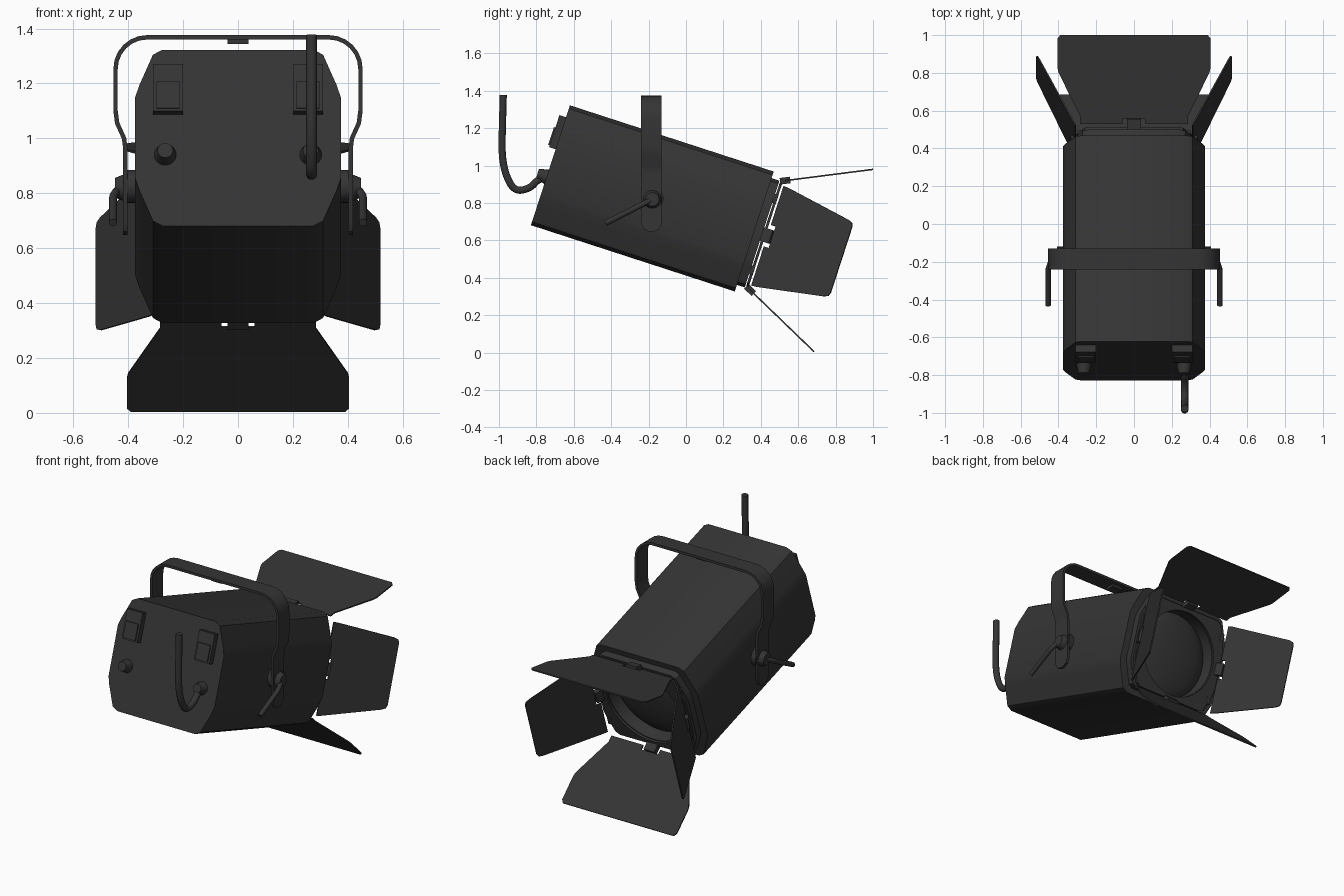
import bpy, bmesh, math
from mathutils import Matrix, Vector

if "Cube" in bpy.data.objects:
    bpy.data.objects.remove(bpy.data.objects["Cube"])

black = bpy.data.materials.new("matte black")
black.diffuse_color = (0.035, 0.035, 0.035, 1)
black.use_nodes = True
black.node_tree.nodes["Principled BSDF"].inputs["Base Color"].default_value = black.diffuse_color

# Lamp frame: x = width, y = beam axis, z = lamp up, tilted about the yoke pivot
LAMP = Matrix.Translation((0, -0.18, 0.825)) @ Matrix.Rotation(math.radians(-18), 4, 'X')
WORLD = Matrix.Identity(4)


def finish(name, bm, matrix=WORLD, angle=35):
    bmesh.ops.recalc_face_normals(bm, faces=bm.faces)
    me = bpy.data.meshes.new(name)
    bm.to_mesh(me)
    bm.free()
    me.transform(matrix)
    me.materials.append(black)
    ob = bpy.data.objects.new(name, me)
    bpy.context.collection.objects.link(ob)
    smooth(ob, angle)
    return ob


def smooth(ob, angle=35):
    bpy.ops.object.select_all(action='DESELECT')
    ob.select_set(True)
    bpy.context.view_layer.objects.active = ob
    bpy.ops.object.shade_smooth_by_angle(angle=math.radians(angle))


def prism(name, pts, matrix, depth):
    """Outline in local xy, extruded along local z."""
    bm = bmesh.new()
    f = bm.faces.new([bm.verts.new((x, y, 0)) for x, y in pts])
    ext = bmesh.ops.extrude_face_region(bm, geom=[f])
    bmesh.ops.translate(bm, vec=(0, 0, depth),
                        verts=[v for v in ext['geom'] if isinstance(v, bmesh.types.BMVert)])
    return finish(name, bm, matrix)


def box(name, centre, size, matrix=WORLD):
    bm = bmesh.new()
    bmesh.ops.create_cube(bm, size=1, matrix=Matrix.Translation(centre) @ Matrix.Diagonal((*size, 1)))
    return finish(name, bm, matrix)


def cone(name, centre, axis, r1, r2, depth, matrix=WORLD, n=24):
    bm = bmesh.new()
    rot = Vector(axis).to_track_quat('Z', 'Y').to_matrix().to_4x4()
    bmesh.ops.create_cone(bm, cap_ends=True, segments=n, radius1=r1, radius2=r2, depth=depth,
                          matrix=Matrix.Translation(centre) @ rot)
    return finish(name, bm, matrix)


def tube(name, pts, radius):
    cu = bpy.data.curves.new(name, 'CURVE')
    cu.dimensions = '3D'
    cu.bevel_depth, cu.bevel_resolution, cu.use_fill_caps = radius, 3, True
    sp = cu.splines.new('NURBS')
    sp.points.add(len(pts) - 1)
    for p, co in zip(sp.points, pts):
        p.co = (*co, 1)
    sp.use_endpoint_u, sp.order_u, sp.resolution_u = True, 3, 6
    ob = bpy.data.objects.new(name, cu)
    bpy.context.collection.objects.link(ob)
    bpy.ops.object.select_all(action='DESELECT')
    ob.select_set(True)
    bpy.context.view_layer.objects.active = ob
    bpy.ops.object.convert(target='MESH')
    ob = bpy.context.object
    ob.data.materials.clear()
    ob.data.materials.append(black)
    smooth(ob, 50)


def frame(origin, xdir, ydir):
    x, y = Vector(xdir).normalized(), Vector(ydir).normalized()
    m = Matrix((x, y, x.cross(y))).transposed().to_4x4()
    return Matrix.Translation(origin) @ m


def symmetric(half, sx=1.0, sy=1.0):
    """Mirror a quarter outline into a full one."""
    right = half + [(x, -y) for x, y in reversed(half)]
    return [(x * sx, y * sy) for x, y in right + [(-x, y) for x, y in reversed(right)]]


# Housing, front bezel and door frame share one chamfered outline
quarter = [(0.275, 0.337), (0.31, 0.318), (0.36, 0.2), (0.375, 0.153)]
axis_z = lambda a: LAMP @ frame((0, a, 0), (-1, 0, 0), (0, 0, 1))   # local z = beam
housing = prism("housing", symmetric(quarter), axis_z(-0.573), 1.146)
bezel = prism("front_bezel", symmetric(quarter, 0.88, 0.89), axis_z(0.572), 0.045)
door_frame = prism("door_frame", symmetric(quarter, 0.84, 0.86), axis_z(0.622), 0.014)

# Round lens opening, cut through the front parts
cutter = cone("lens_cutter", (0, 0.62, 0), (0, 1, 0), 0.265, 0.265, 0.2, LAMP, 48)
cutter.hide_render = True
cutter.hide_viewport = False
for ob in (housing, bezel, door_frame):
    mod = ob.modifiers.new("opening", 'BOOLEAN')
    mod.operation, mod.object, mod.solver = 'DIFFERENCE', cutter, 'EXACT'
    bpy.context.view_layer.objects.active = ob
    bpy.ops.object.modifier_apply(modifier=mod.name)
    smooth(ob)
bpy.data.objects.remove(cutter)

# Domed lens
bm = bmesh.new()
bmesh.ops.create_uvsphere(bm, u_segments=40, v_segments=16, radius=1)
bmesh.ops.delete(bm, geom=[v for v in bm.verts if v.co.z < -0.01], context='VERTS')
bmesh.ops.scale(bm, vec=(0.266, 0.266, 0.06), verts=bm.verts)
finish("lens", bm, axis_z(0.525), 60)

# Barn doors: flared top and bottom, tapered sides, each with a hinge notch
notch = [(-0.06, 0), (-0.06, 0.03), (0.06, 0.03), (0.06, 0)]


def flap(name, m, half, hinge_offset):
    pts = notch + half + [(-x, y) for x, y in reversed(half)]
    prism(name, pts, m @ Matrix.Translation((0, 0, -0.004)), 0.008)
    box(name + "_hinge", hinge_offset, (0.075, 0.055, 0.035), m)


wide = [(0.285, 0), (0.285, 0.04), (0.4, 0.275), (0.405, 0.3), (0.405, 0.455), (0.39, 0.474)]
narrow = [(0.28, 0), (0.278, 0.03), (0.215, 0.43), (0.205, 0.455), (0.185, 0.463)]
flap("top_door", frame((0, 0.53, 0.92), (1, 0, 0), (0, 0.47, 0.06)), wide, (0, 0, 0))
flap("bottom_door", frame((0, 0.343, 0.335), (1, 0, 0), (0, 0.34, -0.328)), wide, (0, 0, 0))
for s, side in ((-1, "left"), (1, "right")):
    flap(side + "_door", LAMP @ frame((s * 0.31, 0.648, 0), (0, 0, 1), (s * 0.205, 0.415, 0)),
         narrow, (0, 0, 0))
    # Corner clips holding the door frame off the bezel
    for h in (-0.2, 0.2):
        box(side + "_frame_clip", (s * 0.285, 0.622, h), (0.03, 0.03, 0.05), LAMP)

# Yoke: flat strap with rounded shoulders and rounded lower ends (x, z, half width)
half = [(0.41, 0.648, 0.015), (0.41, 0.66, 0.04), (0.41, 0.69, 0.055), (0.41, 0.96, 0.055),
        (0.415, 1.0, 0.055), (0.44, 1.055, 0.055), (0.446, 1.1, 0.055)]
half += [(0.331 + 0.115 * math.cos(t), 1.253 + 0.115 * math.sin(t), 0.055)
         for t in [math.radians(d) for d in range(0, 91, 15)]]
path = half + [(-x, z, w) for x, z, w in reversed(half)]
bm = bmesh.new()
rows = [[bm.verts.new((x, -0.185 + k * w, z)) for k in (-1, 1)] for x, z, w in path]
for a, b in zip(rows, rows[1:]):
    bm.faces.new((a[0], a[1], b[1], b[0]))
yoke = finish("yoke", bm)
mod = yoke.modifiers.new("thickness", 'SOLIDIFY')
mod.thickness, mod.offset = 0.016, 0
bpy.ops.object.modifier_apply(modifier=mod.name)
smooth(yoke)
box("yoke_mount", (0, -0.185, 1.353), (0.075, 0.06, 0.02))

# Pivots, clamp levers and strap bolts
for s, side in ((-1, "left"), (1, "right")):
    cone(side + "_pivot", (s * 0.388, -0.18, 0.825), (1, 0, 0), 0.06, 0.06, 0.04)
    cone(side + "_clamp_hub", (s * 0.428, -0.18, 0.82), (s, 0, 0), 0.052, 0.036, 0.04)
    tube(side + "_clamp_lever", [(s * 0.43, -0.18, 0.82), (s * 0.455, -0.23, 0.795),
                                 (s * 0.455, -0.28, 0.768), (s * 0.455, -0.43, 0.693)], 0.015)
    # Rear plates and knobs
    box(side + "_rear_plate", (s * 0.255, -0.585, 0.18), (0.11, 0.05, 0.18), LAMP)
    box(side + "_rear_plate_lip", (s * 0.255, -0.608, 0.15), (0.085, 0.02, 0.1), LAMP)
    cone(side + "_rear_knob", (s * 0.265, -0.595, -0.065), (0, -1, 0), 0.042, 0.028, 0.06, LAMP)

# Curved rear handle
tube("rear_handle", [(0.268, -0.74, 0.94), (0.268, -0.79, 0.93), (0.268, -0.83, 0.88),
                     (0.268, -0.915, 0.86), (0.268, -0.965, 0.95), (0.268, -0.985, 1.06),
                     (0.268, -0.982, 1.2), (0.268, -0.977, 1.377)], 0.02)
